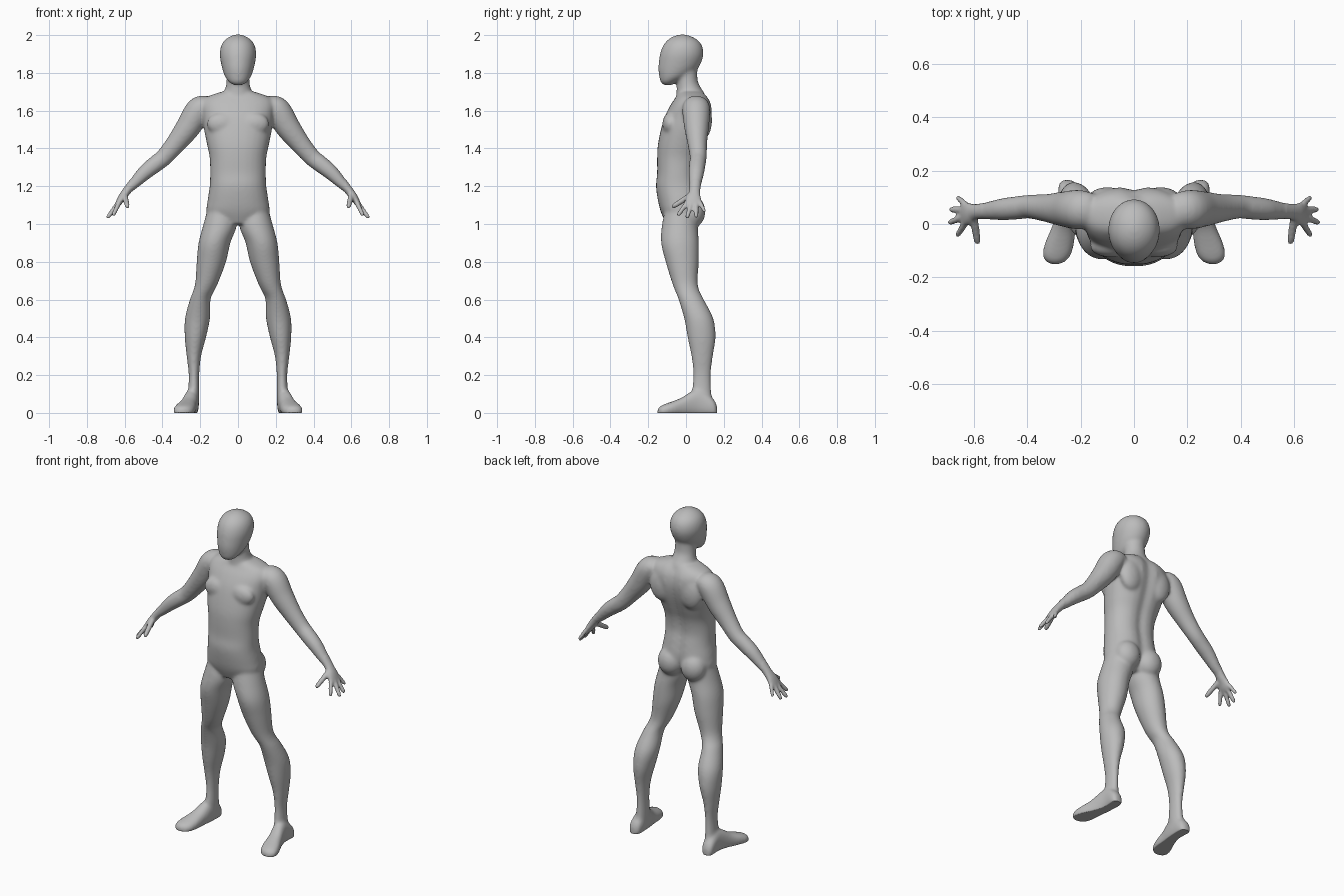
import bpy, bmesh, math
from mathutils import Vector, Matrix

if "Cube" in bpy.data.objects:
    bpy.data.objects.remove(bpy.data.objects["Cube"])

SIDES = 28
bm = bmesh.new()


def spline(rows, k=5):
    """Smoothly interpolate a list of equal-length tuples (Catmull-Rom)."""
    out = []
    n = len(rows)
    for i in range(n - 1):
        p = [rows[max(0, min(n - 1, j))] for j in (i - 1, i, i + 1, i + 2)]
        for s in range(k):
            t = s / k
            out.append([0.5 * (2 * b + (c - a) * t + (2 * a - 5 * b + 4 * c - d) * t * t
                               + (3 * b - a - 3 * c + d) * t ** 3) for a, b, c, d in zip(*p)])
    return out + [list(rows[-1])]


def skin(rings):
    """Bridge closed rings of points and cap both ends."""
    vs = [[bm.verts.new(p) for p in r] for r in rings]
    for r0, r1 in zip(vs, vs[1:]):
        for i in range(SIDES):
            j = (i + 1) % SIDES
            bm.faces.new((r0[i], r0[j], r1[j], r1[i]))
    bm.faces.new(vs[0][::-1])
    bm.faces.new(vs[-1])


def ring(c, u, v, power=2.0):
    pts = []
    for i in range(SIDES):
        a = 2 * math.pi * i / SIDES
        ca, sa = math.cos(a), math.sin(a)
        pts.append(c + u * math.copysign(abs(ca) ** (2 / power), ca)
                   + v * math.copysign(abs(sa) ** (2 / power), sa))
    return pts


def column(rows, power=2.0, groove=0.0):
    """Stack of level rings: (z, x0, x1, y0, y1), with an optional spine groove."""
    rings = []
    for z, x0, x1, y0, y1 in spline(rows):
        r = ring(Vector(((x0 + x1) / 2, (y0 + y1) / 2, z)),
                 Vector(((x1 - x0) / 2, 0, 0)), Vector((0, (y1 - y0) / 2, 0)), power)
        for p in r:
            if p.y > (y0 + y1) / 2:
                p.y -= groove * math.exp(-(p.x / 0.035) ** 2)
        rings.append(r)
    skin(rings)


def centred(rows):
    return [(z, -w, w, y0, y1) for z, w, y0, y1 in rows]


def tube(rows, side, k=5):
    """Tube along a path: (x, y, z, thickness radius, width radius)."""
    rows = spline(rows, k)
    pts = [Vector((side * r[0], r[1], r[2])) for r in rows]
    rings = []
    for i, (p, r) in enumerate(zip(pts, rows)):
        t = (pts[min(i + 1, len(pts) - 1)] - pts[max(i - 1, 0)]).normalized()
        u = Vector((0, 1, 0))
        u = (u - t * u.dot(t)).normalized()
        rings.append(ring(p, u * r[4], t.cross(u) * r[3]))
    skin(rings)


def blob(c, r):
    m = Matrix.Translation(c) @ Matrix.Diagonal((*r, 1))
    bmesh.ops.create_uvsphere(bm, u_segments=24, v_segments=16, radius=1, matrix=m)


# torso
column(centred([
    (1.00, .09, -.105, .04), (1.06, .163, -.132, .075), (1.12, .162, -.148, .085),
    (1.20, .15, -.159, .075), (1.27, .148, -.153, .065), (1.35, .15, -.153, .075),
    (1.42, .164, -.149, .10), (1.50, .18, -.133, .128), (1.57, .188, -.112, .142),
    (1.63, .195, -.082, .138), (1.67, .17, -.055, .12), (1.70, .09, -.04, .095)]),
    power=2.25, groove=.017)

# neck
column(centred([(1.60, .10, -.06, .11), (1.68, .08, -.052, .103), (1.72, .067, -.05, .08),
                (1.76, .061, -.05, .062), (1.83, .06, -.06, .06)]))

# head
column(centred([
    (1.735, .022, -.118, -.075), (1.75, .047, -.134, -.05), (1.78, .069, -.142, .01),
    (1.82, .083, -.147, .06), (1.86, .092, -.144, .083), (1.90, .097, -.138, .093),
    (1.94, .091, -.124, .087), (1.97, .074, -.102, .067), (1.992, .045, -.07, .032),
    (2.003, .015, -.035, -.003)]))

for s in (1, -1):
    # leg
    leg = [(1.12, .03, .15, -.10, .06), (1.0, .006, .183, -.127, .062),
           (.90, .04, .209, -.132, .068), (.80, .063, .219, -.108, .068),
           (.70, .10, .225, -.078, .062), (.65, .123, .236, -.06, .07),
           (.60, .145, .255, -.04, .095), (.50, .148, .281, -.01, .145),
           (.40, .169, .282, .008, .157), (.30, .195, .272, .028, .143),
           (.20, .205, .261, .038, .132), (.10, .205, .266, .03, .136),
           (.04, .207, .275, .04, .15)]
    column([(z, s * a, s * b, y0, y1) for z, a, b, y0, y1 in leg])

    # foot: (y, centre x, half width, top z)
    foot = [(.165, .25, .016, .035), (.145, .247, .036, .075), (.08, .245, .038, .125),
            (.03, .252, .041, .115), (-.02, .265, .046, .083), (-.07, .278, .055, .062),
            (-.115, .289, .054, .046), (-.14, .293, .038, .034), (-.151, .295, .014, .022)]
    skin([ring(Vector((s * x, y, (top - .02) / 2)), Vector((w, 0, 0)),
               Vector((0, 0, (top + .02) / 2)), 2.3) for y, x, w, top in spline(foot)])

    # shoulder, arm and palm
    tube([(.15, .055, 1.635, .045, .06), (.205, .054, 1.607, .069, .074),
          (.262, .056, 1.515, .066, .066), (.33, .06, 1.425, .054, .052),
          (.39, .065, 1.355, .047, .045), (.44, .06, 1.315, .045, .044),
          (.49, .055, 1.275, .041, .042), (.54, .05, 1.225, .032, .035),
          (.58, .047, 1.185, .024, .029), (.60, .044, 1.16, .022, .032),
          (.615, .04, 1.14, .02, .04), (.63, .037, 1.115, .017, .045),
          (.642, .036, 1.097, .012, .042)], s)

    # fingers and thumb: base, tip, base radius
    for a, b, r in [((.630, .072, 1.118), (.661, .101, 1.062), .011),
                    ((.638, .052, 1.105), (.688, .054, 1.034), .0125),
                    ((.638, .027, 1.105), (.693, .004, 1.03), .0125),
                    ((.630, .005, 1.112), (.662, -.045, 1.043), .012),
                    ((.600, .025, 1.152), (.584, -.075, 1.088), .0145)]:
        a, b = Vector(a), Vector(b)
        tube([(*a.lerp(b, t), r * f, r * f) for t, f in
              ((0, 1.1), (.5, 1), (.88, .85), (1.0, .4))], s, 3)

    # buttock, chest muscle and shoulder blade
    blob((s * .078, .035, 1.065), (.077, .068, .085))
    blob((s * .085, -.085, 1.53), (.08, .04, .06))
    blob((s * .10, .092, 1.55), (.075, .046, .10))

bmesh.ops.recalc_face_normals(bm, faces=bm.faces[:])
mesh = bpy.data.meshes.new("body")
bm.to_mesh(mesh)
bm.free()
body = bpy.data.objects.new("body", mesh)
bpy.context.collection.objects.link(body)

# fuse all parts into one skin
remesh = body.modifiers.new("fuse", 'REMESH')
remesh.mode = 'VOXEL'
remesh.voxel_size = 0.0065
bpy.context.view_layer.update()
fused = bpy.data.meshes.new_from_object(
    body.evaluated_get(bpy.context.evaluated_depsgraph_get()))
body.modifiers.clear()
body.data = fused

# blend the joins, gently on the hands, and flatten the soles
bm = bmesh.new()
bm.from_mesh(fused)
soft = [v for v in bm.verts if abs(v.co.x) < .57]
for i in range(14):
    bmesh.ops.smooth_vert(bm, verts=bm.verts[:] if i < 2 else soft, factor=.5,
                          use_axis_x=True, use_axis_y=True, use_axis_z=True)
for v in bm.verts:
    v.co.z = max(v.co.z, 0.0)
for f in bm.faces:
    f.smooth = True
    f.material_index = 0
bm.to_mesh(fused)
bm.free()

grey = bpy.data.materials.new("plain grey")
grey.diffuse_color = (.5, .5, .5, 1)
grey.use_nodes = True
grey.node_tree.nodes["Principled BSDF"].inputs["Base Color"].default_value = grey.diffuse_color
fused.materials.clear()
fused.materials.append(grey)
